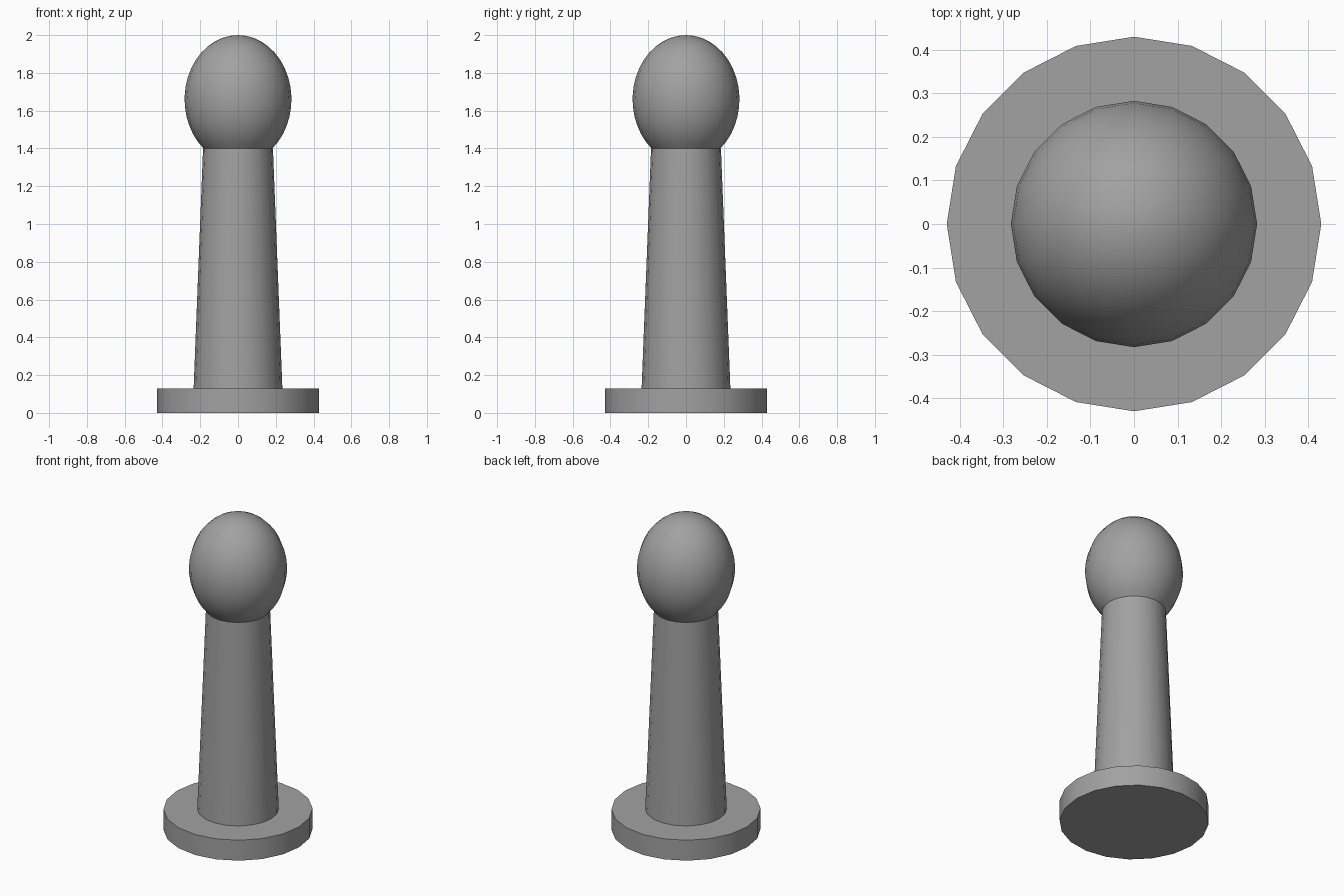
import bpy, bmesh, math

SIDES = 20

# Remove the default cube
cube = bpy.data.objects.get("Cube")
if cube:
    bpy.data.objects.remove(cube, do_unlink=True)

# Single grey finish
grey = bpy.data.materials.new("plain_grey")
grey.use_nodes = True
color = (0.36, 0.36, 0.36, 1)
grey.diffuse_color = color
grey.node_tree.nodes["Principled BSDF"].inputs["Base Color"].default_value = color


def turned_part(name, profile):
    """Revolve (radius, height) points around the z axis."""
    bm = bmesh.new()
    verts = [bm.verts.new((r, 0, z)) for r, z in profile]
    edges = [bm.edges.new(pair) for pair in zip(verts, verts[1:])]
    bmesh.ops.spin(bm, geom=verts + edges, cent=(0, 0, 0), axis=(0, 0, 1),
                   angle=math.tau, steps=SIDES, use_merge=True)
    bmesh.ops.remove_doubles(bm, verts=bm.verts, dist=0.0001)
    bmesh.ops.recalc_face_normals(bm, faces=bm.faces)
    mesh = bpy.data.meshes.new(name)
    bm.to_mesh(mesh)
    bm.free()
    mesh.materials.append(grey)
    obj = bpy.data.objects.new(name, mesh)
    bpy.context.collection.objects.link(obj)
    bpy.ops.object.select_all(action="DESELECT")
    obj.select_set(True)
    bpy.context.view_layer.objects.active = obj
    bpy.ops.object.shade_smooth_by_angle(angle=math.radians(35))
    return obj


# Flat round foot
turned_part("base_disc", [(0, 0), (0.43, 0), (0.43, 0.13), (0, 0.13)])

# Tapered column
turned_part("column", [(0, 0.13), (0.235, 0.13), (0.185, 1.4), (0, 1.4)])

# Egg-shaped head, cut flat where it meets the column
center, width, height, rings = 1.66, 0.283, 0.34, 16
start = math.asin((1.4 - center) / height)
angles = [start + (math.pi / 2 - start) * i / rings for i in range(rings + 1)]
turned_part("head", [(0, 1.4)] + [(width * math.cos(a), center + height * math.sin(a))
                                  for a in angles])
